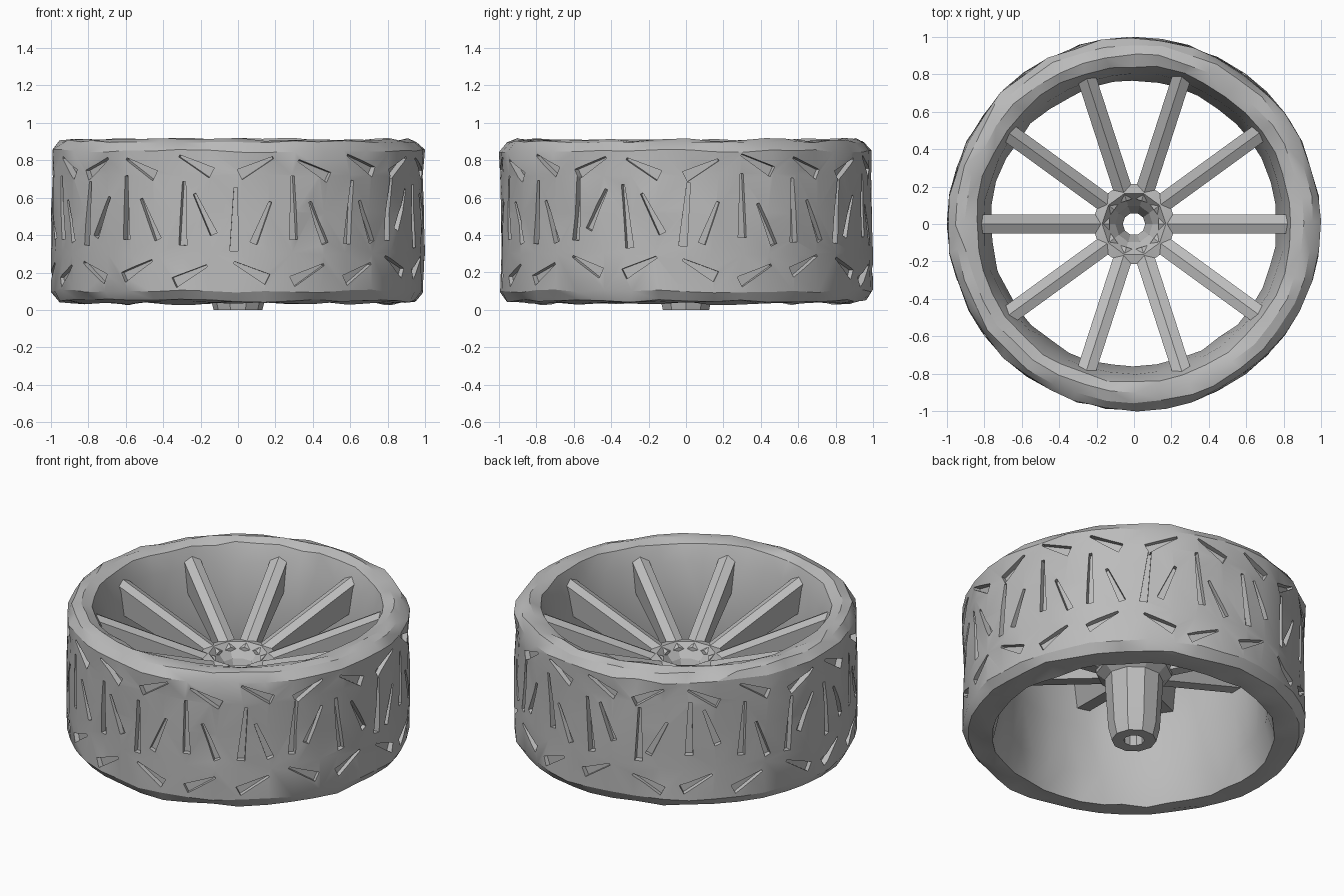
import bpy, bmesh, math, random
from mathutils import Matrix, Vector

random.seed(4)
cube = bpy.data.objects.get("Cube")
if cube:
    bpy.data.objects.remove(cube, do_unlink=True)

grey = bpy.data.materials.new("mid grey")
grey.use_nodes = True
colour = (0.5, 0.5, 0.5, 1)
grey.diffuse_color = colour
grey.node_tree.nodes["Principled BSDF"].inputs["Base Color"].default_value = colour


def finish(bm, name, angle=25):
    """Turn a bmesh into a shaded, coloured object."""
    bmesh.ops.recalc_face_normals(bm, faces=bm.faces)
    mesh = bpy.data.meshes.new(name)
    bm.to_mesh(mesh)
    bm.free()
    obj = bpy.data.objects.new(name, mesh)
    bpy.context.collection.objects.link(obj)
    mesh.materials.append(grey)
    smooth(obj, angle)
    return obj


def smooth(obj, angle):
    bpy.ops.object.select_all(action="DESELECT")
    obj.select_set(True)
    bpy.context.view_layer.objects.active = obj
    bpy.ops.object.shade_smooth_by_angle(angle=math.radians(angle))


def lathe(profile, segments, rough=0.0):
    """Spin a closed (radius, height) profile, with slight unevenness."""
    bm = bmesh.new()
    rings = []
    for i in range(segments):
        ring = []
        for r, z in profile:
            a = math.tau * (i + random.uniform(-8, 8) * rough) / segments
            rr = r + random.uniform(-rough, rough * 0.1)
            zz = z + random.uniform(-rough, rough) * 0.6
            ring.append(bm.verts.new((rr * math.cos(a), rr * math.sin(a), zz)))
        rings.append(ring)
    n = len(profile)
    for i in range(segments):
        a, b = rings[i], rings[(i + 1) % segments]
        for j in range(n):
            k = (j + 1) % n
            bm.faces.new((a[j], b[j], b[k], a[k]))
    bmesh.ops.triangulate(bm, faces=bm.faces)
    return bm


def block(bm, angle, radius, height, tilt, size, taper=1.0):
    """Box on the tread: size is depth, width, height; taper narrows the top."""
    verts = bmesh.ops.create_cube(bm, size=1)["verts"]
    for v in verts:
        if v.co.z > 0:
            v.co.y *= taper
    place = (Matrix.Rotation(angle, 4, "Z")
             @ Matrix.Translation((radius, 0, height))
             @ Matrix.Rotation(tilt, 4, "X")
             @ Matrix.Diagonal((*size, 1)))
    bmesh.ops.transform(bm, matrix=place, verts=verts)


# Tyre with rim wall, as one closed ring
tyre = finish(lathe([
    (0.965, 0.05), (1.0, 0.1), (1.0, 0.3), (1.0, 0.52), (1.0, 0.72), (1.0, 0.85),
    (0.965, 0.9), (0.91, 0.91), (0.85, 0.89), (0.81, 0.78),
    (0.77, 0.5), (0.78, 0.2), (0.83, 0.035), (0.9, 0.04)], 40, 0.016), "tyre")

# Tread grooves: an upright slot, a slanted slot and two edge nicks per repeat
cut = bmesh.new()
REPEATS = 20
for i in range(REPEATS):
    a = math.tau * i / REPEATS
    side = 1 if i % 3 else -1
    jig = lambda s: random.uniform(-s, s)
    block(cut, a + jig(0.02), 1.0, 0.52 + jig(0.04), jig(0.12),
          (0.09, 0.045, 0.34), 0.4)
    block(cut, a + 0.13, 1.0, 0.5 + jig(0.06), side * 0.4 + jig(0.1),
          (0.08, 0.04, 0.24), 0.4)
    block(cut, a + 0.09 + jig(0.02), 1.0, 0.77 + jig(0.02), side * 1.1,
          (0.09, 0.06, 0.2), 0.2)
    block(cut, a + 0.06 + jig(0.02), 1.0, 0.22 + jig(0.03), -side * 1.1,
          (0.08, 0.06, 0.2), 0.2)
cutter = finish(cut, "tread_cutter")
cutter.hide_render = True
mod = tyre.modifiers.new("tread", "BOOLEAN")
mod.operation = "DIFFERENCE"
mod.solver = "EXACT"
mod.use_self = True
mod.object = cutter
bpy.context.view_layer.objects.active = tyre
bpy.ops.object.modifier_apply(modifier=mod.name)
bpy.data.objects.remove(cutter, do_unlink=True)
smooth(tyre, 25)

# Spokes: sloping, tapered bars from the rim lip down to the hub
SPOKES = 10
for i in range(SPOKES):
    bm = bmesh.new()
    ends = []
    for r, top, half, depth in ((0.13, 0.56, 0.05, 0.12), (0.83, 0.84, 0.05, 0.2)):
        section = [(-half, top - 0.02), (0, top), (half, top - 0.02),
                   (half * 0.8, top - depth), (-half * 0.8, top - depth)]
        ends.append([bm.verts.new((r, y, z)) for y, z in section])
    for j in range(5):
        k = (j + 1) % 5
        bm.faces.new((ends[0][j], ends[0][k], ends[1][k], ends[1][j]))
    for end in ends:
        bm.faces.new(end)
    bm.transform(Matrix.Rotation(math.tau * i / SPOKES, 4, "Z"))
    finish(bm, f"spoke_{i + 1}", 15)

# Hub with hollow axle reaching the ground
finish(lathe([
    (0.13, 0.0), (0.15, 0.08), (0.17, 0.4), (0.22, 0.44), (0.225, 0.57),
    (0.17, 0.58), (0.1, 0.5), (0.06, 0.4), (0.06, 0.0)], 10), "hub", 15)
